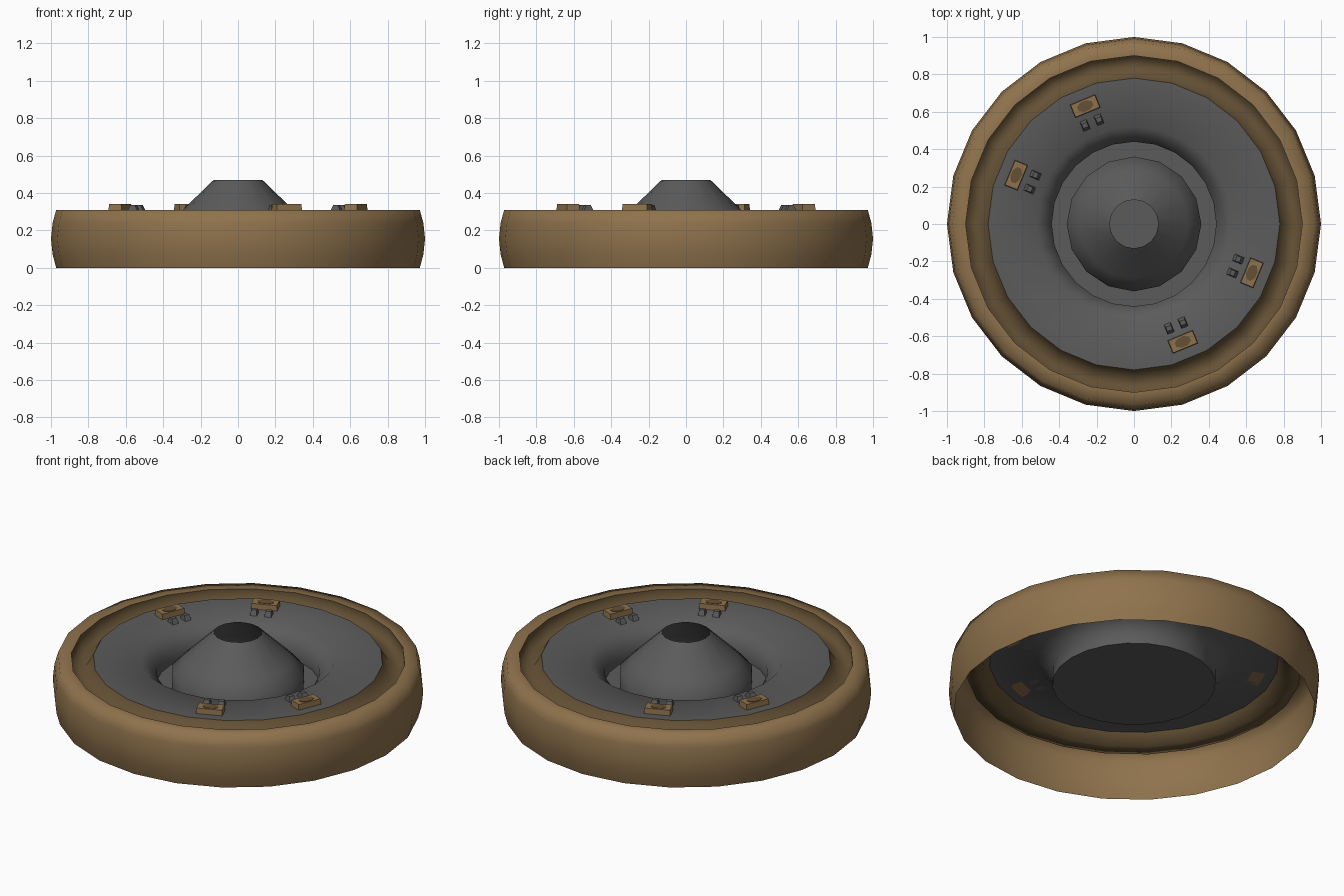
import bpy, bmesh, math
from mathutils import Matrix

if "Cube" in bpy.data.objects:
    bpy.data.objects.remove(bpy.data.objects["Cube"])


def material(name, rgb):
    m = bpy.data.materials.new(name)
    m.diffuse_color = (*rgb, 1)
    m.use_nodes = True
    m.node_tree.nodes["Principled BSDF"].inputs["Base Color"].default_value = m.diffuse_color
    return m


TAN = material("tan", (0.275, 0.17, 0.073))
BROWN = material("dark brown", (0.13, 0.083, 0.036))
GREY = material("grey", (0.105, 0.105, 0.105))


def finish(name, bm, mats):
    # smooth shading, keeping edges sharper than 30 degrees
    for f in bm.faces:
        f.smooth = True
    for e in bm.edges:
        e.smooth = len(e.link_faces) == 2 and e.calc_face_angle(0) < math.radians(30)
    me = bpy.data.meshes.new(name)
    bm.to_mesh(me)
    bm.free()
    for m in mats:
        me.materials.append(m)
    ob = bpy.data.objects.new(name, me)
    bpy.context.collection.objects.link(ob)
    return ob


def lathe(name, profile, sides, mat, cap=False):
    # profile runs from the outer bottom edge up and inward
    bm = bmesh.new()
    rings = [[bm.verts.new((r * math.cos(2 * math.pi * i / sides),
                            r * math.sin(2 * math.pi * i / sides), z))
              for i in range(sides)] for r, z in profile]
    for a, b in zip(rings, rings[1:]):
        for i in range(sides):
            j = (i + 1) % sides
            bm.faces.new((a[i], a[j], b[j], b[i]))
    if cap:
        bm.faces.new(rings[-1])
    return finish(name, bm, [mat])


def tapered_box(bm, size, top, height, x, y):
    # box standing at z = 0 with a narrower top
    for s in bmesh.ops.create_cube(bm, size=1)["verts"]:
        w, d = top if s.co.z > 0 else size
        s.co = (s.co.x * w + x, s.co.y * d + y, (s.co.z + 0.5) * height)


# outer casing with flat rim
lathe("outer_rim", [(0.972, 0), (0.991, 0.07), (1.0, 0.155), (0.991, 0.24),
                    (0.972, 0.31), (0.9, 0.31)], 24, TAN)
# dark channel inside the rim
lathe("rim_channel", [(0.9, 0.31), (0.9, 0.24), (0.82, 0.24), (0.78, 0.308)], 24, BROWN)
# plate with the sunken cup in the middle
lathe("plate", [(0.78, 0.308), (0.52, 0.308), (0.44, 0.235), (0.44, 0.16)],
      24, GREY)
lathe("cup_floor", [(0.44, 0.16), (0.36, 0.16)], 24, GREY, cap=True)
# hollow nozzle, open at the top
lathe("centre_cone", [(0.36, 0.16), (0.36, 0.245), (0.29, 0.315), (0.13, 0.47)], 16, GREY)

# clips with dark inset and paired studs
for n, deg in enumerate((112.5, 157.5, 292.5, 337.5)):
    place = Matrix.Rotation(math.radians(deg), 4, 'Z')
    place.translation.z = 0.308

    bm = bmesh.new()
    tapered_box(bm, (0.075, 0.145), (0.07, 0.14), 0.032, 0.682, 0)
    bm.transform(place)
    finish(f"clip_{n + 1}", bm, [TAN])

    bm = bmesh.new()
    bmesh.ops.create_cone(bm, cap_ends=True, segments=8, radius1=1, radius2=1, depth=1,
                          matrix=Matrix.Translation((0.682, 0, 0.0325))
                          @ Matrix.Diagonal((0.029, 0.046, 0.003, 1))
                          @ Matrix.Rotation(math.pi / 8, 4, 'Z'))
    bm.transform(place)
    finish(f"clip_inset_{n + 1}", bm, [BROWN])

    bm = bmesh.new()
    for side in (-1, 1):
        tapered_box(bm, (0.054, 0.038), (0.024, 0.03), 0.028, 0.587, side * 0.04)
    bm.transform(place)
    finish(f"studs_{n + 1}", bm, [GREY])
